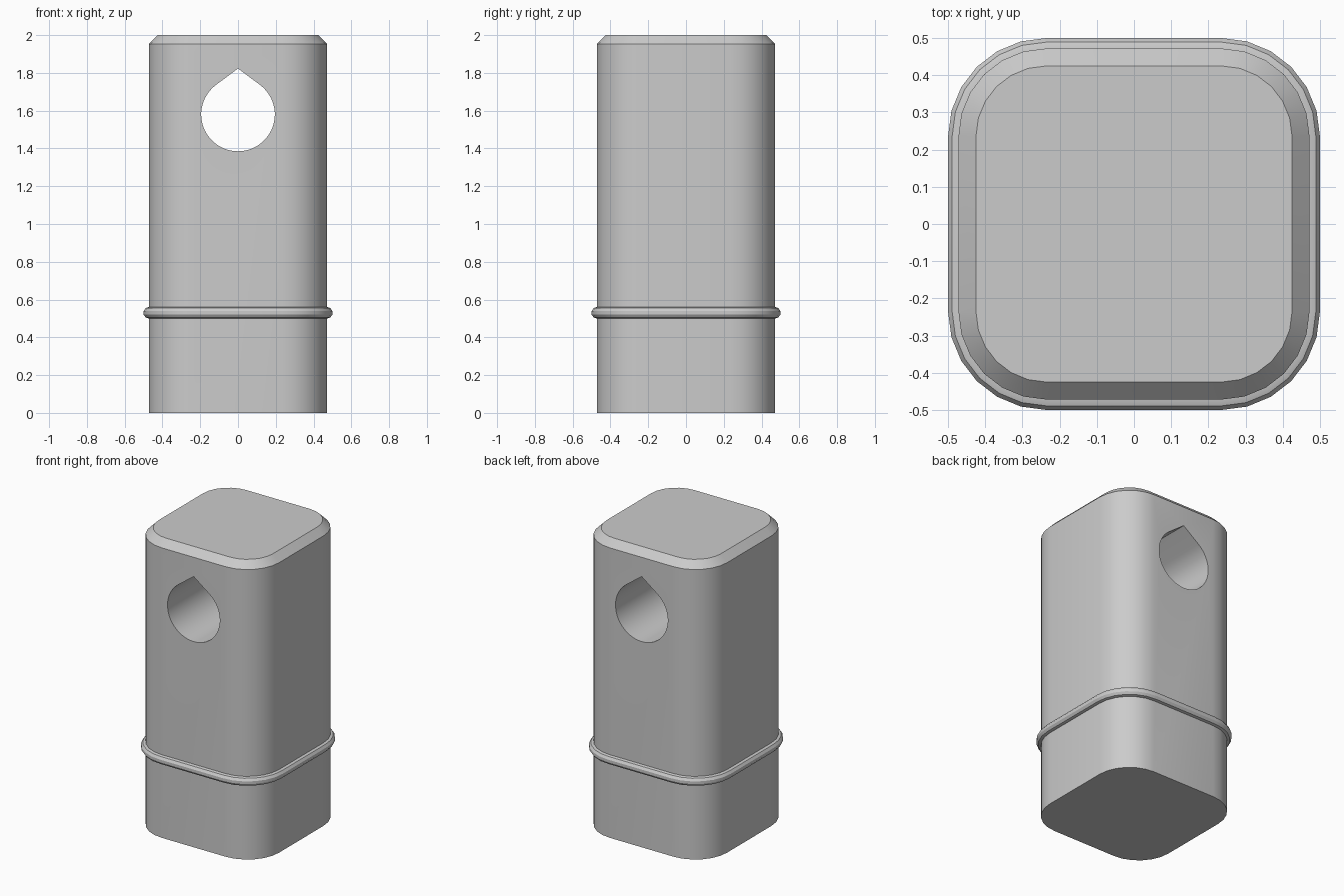
import bpy, bmesh
from math import sin, cos, pi, acos, radians

cube = bpy.data.objects.get("Cube")
if cube:
    bpy.data.objects.remove(cube, do_unlink=True)

grey = bpy.data.materials.new("plain grey")
grey.use_nodes = True
colour = (0.6, 0.6, 0.6, 1)
grey.diffuse_color = colour
grey.node_tree.nodes["Principled BSDF"].inputs["Base Color"].default_value = colour

CORNER = 0.236   # centre of each rounded corner
STEPS = 6        # segments per corner


def rounded_square(half):
    """Outline of a square with rounded corners, counter-clockwise."""
    r = half - CORNER
    points = []
    for q, (sx, sy) in enumerate([(1, 1), (-1, 1), (-1, -1), (1, -1)]):
        for i in range(STEPS + 1):
            a = (q + i / STEPS) * pi / 2
            points.append((sx * CORNER + r * cos(a), sy * CORNER + r * sin(a)))
    return points


def loft(name, rings, capped=True):
    """Skin a list of closed vertex rings, capping them or closing into a loop."""
    bm = bmesh.new()
    loops = [[bm.verts.new(p) for p in ring] for ring in rings]
    pairs = list(zip(loops, loops[1:]))
    if capped:
        bm.faces.new(loops[0])
        bm.faces.new(loops[-1])
    else:
        pairs.append((loops[-1], loops[0]))
    for a, b in pairs:
        n = len(a)
        for i in range(n):
            j = (i + 1) % n
            bm.faces.new((a[i], a[j], b[j], b[i]))
    bmesh.ops.recalc_face_normals(bm, faces=bm.faces[:])
    mesh = bpy.data.meshes.new(name)
    bm.to_mesh(mesh)
    bm.free()
    obj = bpy.data.objects.new(name, mesh)
    bpy.context.collection.objects.link(obj)
    mesh.materials.append(grey)
    return obj


def square_loft(name, profile, capped=True):
    rings = [[(x, y, z) for x, y in rounded_square(h)] for h, z in profile]
    return loft(name, rings, capped)


def activate(obj):
    bpy.ops.object.select_all(action='DESELECT')
    obj.select_set(True)
    bpy.context.view_layer.objects.active = obj


# Post with a chamfered top
body = square_loft("post_body", [(0.472, 0), (0.472, 1.953), (0.425, 2)])

# Rounded bead around the lower part
bead = square_loft("bead_ring", [
    (0.46, 0.5), (0.474, 0.5), (0.489, 0.505), (0.5, 0.521),
    (0.5, 0.539), (0.489, 0.555), (0.474, 0.56), (0.46, 0.56)], capped=False)

# Teardrop hole: a circle with tangent lines meeting at a peak
radius, centre, peak = 0.195, 1.58, 1.823
start = acos(radius / (peak - centre))
outline = [(0, peak)]
segments = 40
for i in range(segments + 1):
    a = start + (2 * pi - 2 * start) * i / segments
    outline.append((radius * sin(a), centre + radius * cos(a)))
cutter = loft("hole_cutter", [[(x, y, z) for x, z in outline] for y in (-0.7, 0.7)])
cutter.hide_render = True

activate(body)
cut = body.modifiers.new("hole", 'BOOLEAN')
cut.operation = 'DIFFERENCE'
cut.solver = 'EXACT'
cut.object = cutter
bpy.ops.object.modifier_apply(modifier=cut.name)
bpy.data.objects.remove(cutter, do_unlink=True)

for obj in (body, bead):
    activate(obj)
    bpy.ops.object.shade_smooth_by_angle(angle=radians(30))
